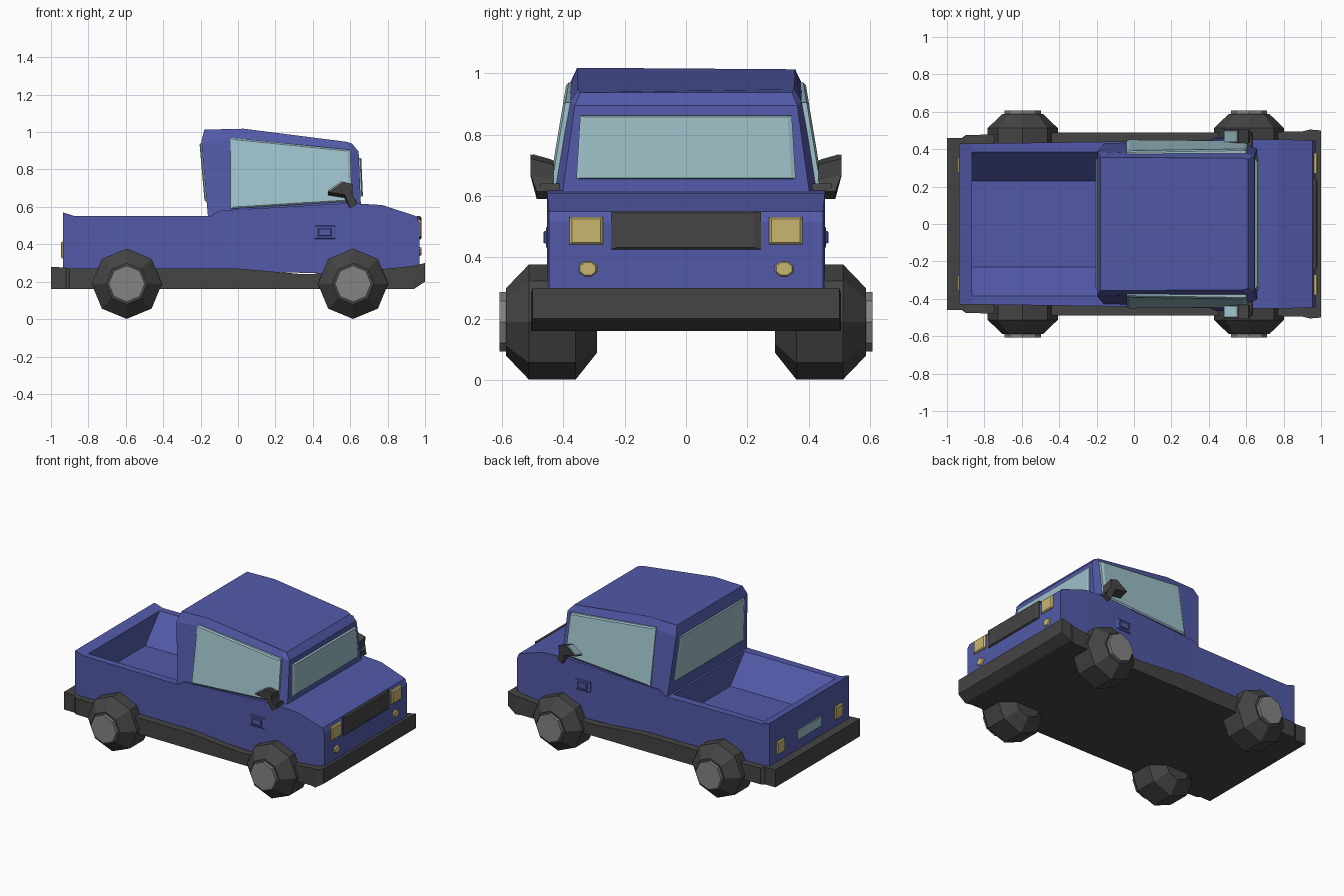
import bpy, bmesh, math
from mathutils import Vector

if "Cube" in bpy.data.objects:
    bpy.data.objects.remove(bpy.data.objects["Cube"])


def material(name, rgb):
    m = bpy.data.materials.new(name)
    m.diffuse_color = (*rgb, 1)
    m.use_nodes = True
    m.node_tree.nodes["Principled BSDF"].inputs["Base Color"].default_value = m.diffuse_color
    return m


BLUE = material("blue paint", (0.085, 0.102, 0.39))
DARK = material("dark rubber", (0.058, 0.058, 0.058))
GREY = material("hub grey", (0.23, 0.23, 0.23))
GLASS = material("pale glass", (0.34, 0.53, 0.58))
LAMP = material("lamp yellow", (0.58, 0.47, 0.165))


def finish(name, bm, mat):
    bmesh.ops.recalc_face_normals(bm, faces=bm.faces)
    me = bpy.data.meshes.new(name)
    bm.to_mesh(me)
    bm.free()
    me.materials.append(mat)
    ob = bpy.data.objects.new(name, me)
    bpy.context.collection.objects.link(ob)
    return ob


def loft_mesh(rings):
    """Skin equal-length rings of points and cap both ends."""
    bm = bmesh.new()
    vs = [[bm.verts.new(p) for p in r] for r in rings]
    n = len(vs[0])
    for a, b in zip(vs, vs[1:]):
        for i in range(n):
            j = (i + 1) % n
            bm.faces.new((a[i], a[j], b[j], b[i]))
    bm.faces.new(vs[0][::-1])
    bm.faces.new(vs[-1])
    return bm


def loft(name, rings, mat):
    return finish(name, loft_mesh(rings), mat)


def sections(data):
    """Box cross-sections along x: (x, half width, bottom z, top z)."""
    return [[(x, -w, b), (x, w, b), (x, w, t), (x, -w, t)] for x, w, b, t in data]


def plate(name, corners, out, mat, shrink=0.94, back=0.01):
    """Bevelled panel standing off a surface along the vector out."""
    c = [Vector(p) for p in corners]
    mid = sum(c, Vector()) / len(c)
    out = Vector(out)
    rim = [p - out.normalized() * back for p in c]
    return loft(name, [rim, [p + out * 0.5 for p in c],
                       [mid + (p - mid) * shrink + out for p in c]], mat)


def end_plate(name, x, y, z, w, h, out, mat, shrink=0.9):
    """Rectangular panel on the front or back of the truck."""
    return plate(name, [(x, y - w, z - h), (x, y + w, z - h),
                        (x, y + w, z + h), (x, y - w, z + h)], (out, 0, 0), mat, shrink)


# Chassis with both bumpers
loft("chassis", sections([
    (-1, .46, .16, .28), (-.92, .46, .16, .275), (-.9, .475, .16, .27),
    (-.43, .488, .16, .27), (0, .49, .16, .27), (.35, .49, .16, .24),
    (.6, .49, .16, .25), (.9, .495, .16, .28), (.94, .505, .16, .285),
    (1, .5, .2, .30)]), DARK)

# Lower body, with the load bed sunk into its top
bm = loft_mesh(sections([
    (-.935, .43, .26, .57), (-.87, .43, .26, .55), (-.15, .44, .26, .55),
    (-.1, .44, .26, .58), (.6, .453, .24, .62), (.77, .453, .24, .61),
    (.955, .447, .26, .55), (.97, .447, .29, .515)]))
bm.normal_update()
bed = [f for f in bm.faces if f.calc_center_median().z > .5
       and -.6 < f.calc_center_median().x < -.4 and abs(f.calc_center_median().y) < .1][0]
for y, z in ((.385, .55), (.23, .37)):
    bmesh.ops.inset_individual(bm, faces=[bed], thickness=.01)
    for v in bed.verts:
        v.co = (-.865 if v.co.x < -.5 else -.175, math.copysign(y, v.co.y), z)
finish("body_and_bed", bm, BLUE)

# Cab: levels of (x, half width, z) mirrored into closed rings
levels = [
    [(-.16, .43, .54), (.03, .443, .54), (.6, .445, .54), (.66, .412, .54)],
    [(-.196, .387, .95), (.03, .376, .96), (.605, .376, .91), (.645, .363, .895)],
    [(-.18, .355, 1.013), (.03, .355, 1.018), (.58, .352, .948), (.61, .345, .938)],
]
loft("cab", [[(x, -w, z) for x, w, z in l] + [(x, w, z) for x, w, z in reversed(l)]
             for l in levels], BLUE)

# Front and rear windows
plate("windscreen", [(.656, -.358, .655), (.656, .358, .655),
                     (.647, .345, .862), (.647, -.345, .862)], (.012, 0, 0), GLASS, .96)
plate("rear_window", [(-.167, -.375, .63), (-.167, .375, .63),
                      (-.194, .35, .94), (-.194, -.35, .94)], (-.012, 0, 0), GLASS, .96)

# Front grille, number plate
end_plate("grille", .968, 0, .488, .245, .062, .012, DARK)
end_plate("rear_plate", -.933, 0, .375, .125, .035, -.008, GLASS)

for s, side in ((-1, "right"), (1, "left")):
    # Lamps
    end_plate(side + "_headlight", .968, s * .325, .487, .055, .045, .014, LAMP, .85)
    end_plate(side + "_tail_light", -.933, s * .315, .37, .04, .045, -.014, LAMP, .85)
    fog = [(.968, s * .32 + .032 * math.cos(a), .362 + .026 * math.sin(a))
           for a in [math.pi / 8 + i * math.pi / 4 for i in range(8)]]
    plate(side + "_fog_light", fog, (.012, 0, 0), LAMP, .85)

    # Side window, leaning with the cab wall
    plate(side + "_window", [(x, s * (.445 - .165 * (z - .55)), z) for x, z in
                             ((-.04, .59), (.61, .63), (.6, .905), (-.04, .97))],
          (0, s * .014, 0), GLASS, .95)

    # Door handle: raised frame with a smaller grip
    for part, w, h, y, out in (("surround", .057, .036, .449, .008),
                               ("grip", .036, .02, .457, .008)):
        plate(f"{side}_handle_{part}", [(.465 + i * w, s * y, .465 + k * h) for i, k in
                                        ((-1, -1), (1, -1), (1, 1), (-1, 1))],
              (0, s * out, 0), BLUE, .85)

    # Wing mirror: head with drooping stem, arm and glass
    head = [(.48, .68), (.56, .735), (.612, .722), (.61, .67), (.635, .615),
            (.6, .59), (.57, .665)]
    loft(side + "_mirror_head", [
        [(x, s * (.455 if z < .63 else .43), z - (.02 if z > .66 else 0)) for x, z in head],
        [(x, s * (.487 if z < .63 else .507), z) for x, z in head]], DARK)
    loft(side + "_mirror_arm", [[(x, s * y, z) for x, z in
                                 ((.6, .592), (.635, .615), (.63, .64), (.595, .63))]
                                for y in (.4, .475)], DARK)
    plate(side + "_mirror_glass", [(.484, s * .438, .666), (.484, s * .5, .684),
                                   (.556, s * .5, .733), (.556, s * .438, .715)],
          (-.004, 0, .005), GLASS, .95, .003)

    # Wheels: eight-sided tyres with hubs
    for cx, end in ((-.595, "rear"), (.615, "front")):
        def ring(y, r):
            return [(cx + r * math.cos(i * math.pi / 4), s * y,
                     .189 + r * math.sin(i * math.pi / 4)) for i in range(8)]
        loft(f"{side}_{end}_tyre", [ring(.29, .1), ring(.36, .188),
                                    ring(.512, .188), ring(.587, .11)], DARK)
        loft(f"{side}_{end}_hub", [ring(.56, .097), ring(.608, .097)], GREY)
